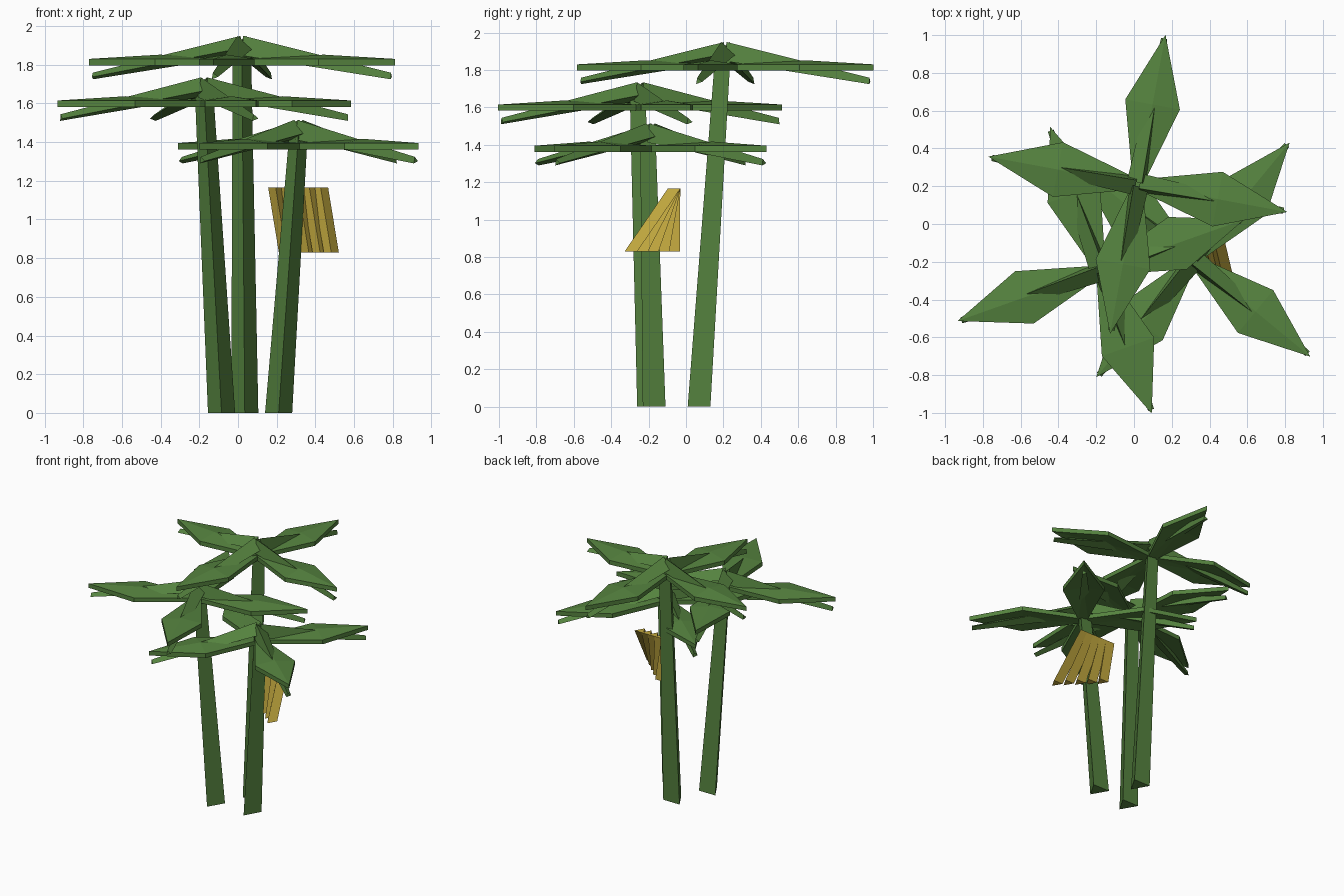
import bpy, bmesh, math
from mathutils import Vector

if "Cube" in bpy.data.objects:
    bpy.data.objects.remove(bpy.data.objects["Cube"])


def material(name, rgb):
    m = bpy.data.materials.new(name)
    m.diffuse_color = (*rgb, 1)
    m.use_nodes = True
    m.node_tree.nodes["Principled BSDF"].inputs["Base Color"].default_value = m.diffuse_color
    return m


GREEN = material("leaf green", (0.092, 0.228, 0.05))
YELLOW = material("banana yellow", (0.55, 0.40, 0.05))


def finish(name, bm, mat):
    bmesh.ops.recalc_face_normals(bm, faces=bm.faces)
    me = bpy.data.meshes.new(name)
    bm.to_mesh(me)
    bm.free()
    me.materials.append(mat)
    ob = bpy.data.objects.new(name, me)
    bpy.context.collection.objects.link(ob)


def prism(bm, a, b, ra, rb, side, up, turn):
    """Three-sided tapered bar from a to b; turn is the angle of the first corner."""
    rings = []
    for c, r in ((a, ra), (b, rb)):
        rings.append([bm.verts.new(c + side * (r * math.cos(turn + k * math.tau / 3))
                                   + up * (r * math.sin(turn + k * math.tau / 3)))
                      for k in range(3)])
    bm.faces.new(rings[0])
    bm.faces.new(rings[1])
    for k in range(3):
        j = (k + 1) % 3
        bm.faces.new((rings[0][k], rings[0][j], rings[1][j], rings[1][k]))


X, Y, Z = Vector((1, 0, 0)), Vector((0, 1, 0)), Vector((0, 0, 1))


def blade(bm, hub, out, left):
    """Thin kite-shaped blade with a slightly raised middle."""
    outline = [(0.03, -0.035), (0.43, -0.147), (0.805, 0), (0.43, 0.147), (0.03, 0.035)]
    layers = []
    for z in (-0.12, -0.153):
        rim = [bm.verts.new(hub + out * d + left * w + Z * z) for d, w in outline]
        mid = bm.verts.new(hub + out * 0.43 + Z * (z + 0.022))
        for k in range(5):
            bm.faces.new((rim[k], rim[(k + 1) % 5], mid))
        layers.append(rim)
    for k in range(5):
        j = (k + 1) % 5
        bm.faces.new((layers[0][k], layers[0][j], layers[1][j], layers[1][k]))


# trunk foot, crown centre, rotation of the four leaves
plants = [("back", (0.035, 0.09), (0.02, 0.21, 1.95), -10.5),
          ("left", (-0.085, -0.18), (-0.175, -0.245, 1.735), 19.5),
          ("right", (0.21, -0.15), (0.312, -0.19, 1.515), 50.5)]

for name, foot, hub, angle in plants:
    hub = Vector(hub)
    # trunk with one corner to the front
    bm = bmesh.new()
    prism(bm, Vector((*foot, 0)), hub - Z * 0.08, 0.081, 0.055, X, Y, -math.pi / 2)
    finish(name + "_trunk", bm, GREEN)
    # crown: four blades, each pierced by a straight drooping stem
    bm = bmesh.new()
    for k in range(4):
        a = math.radians(angle + 90 * k)
        out = Vector((math.cos(a), math.sin(a), 0))
        left = Vector((-out.y, out.x, 0))
        blade(bm, hub, out, left)
        prism(bm, hub + out * 0.01 - Z * 0.057, hub + out * 0.785 - Z * 0.21,
              0.06, 0.02, left, Z, math.radians(110))
    finish(name + "_leaves", bm, GREEN)

# bunch of bananas fanning out beside the right trunk
bm = bmesh.new()
for i in range(5):
    prism(bm, Vector((0.195 + 0.058 * i, -0.053, 1.165)),
          Vector((0.25 + 0.058 * i, -0.055 - 0.057 * i, 0.83)),
          0.045, 0.045, X, Y, -math.pi / 2)
finish("banana_bunch", bm, YELLOW)
